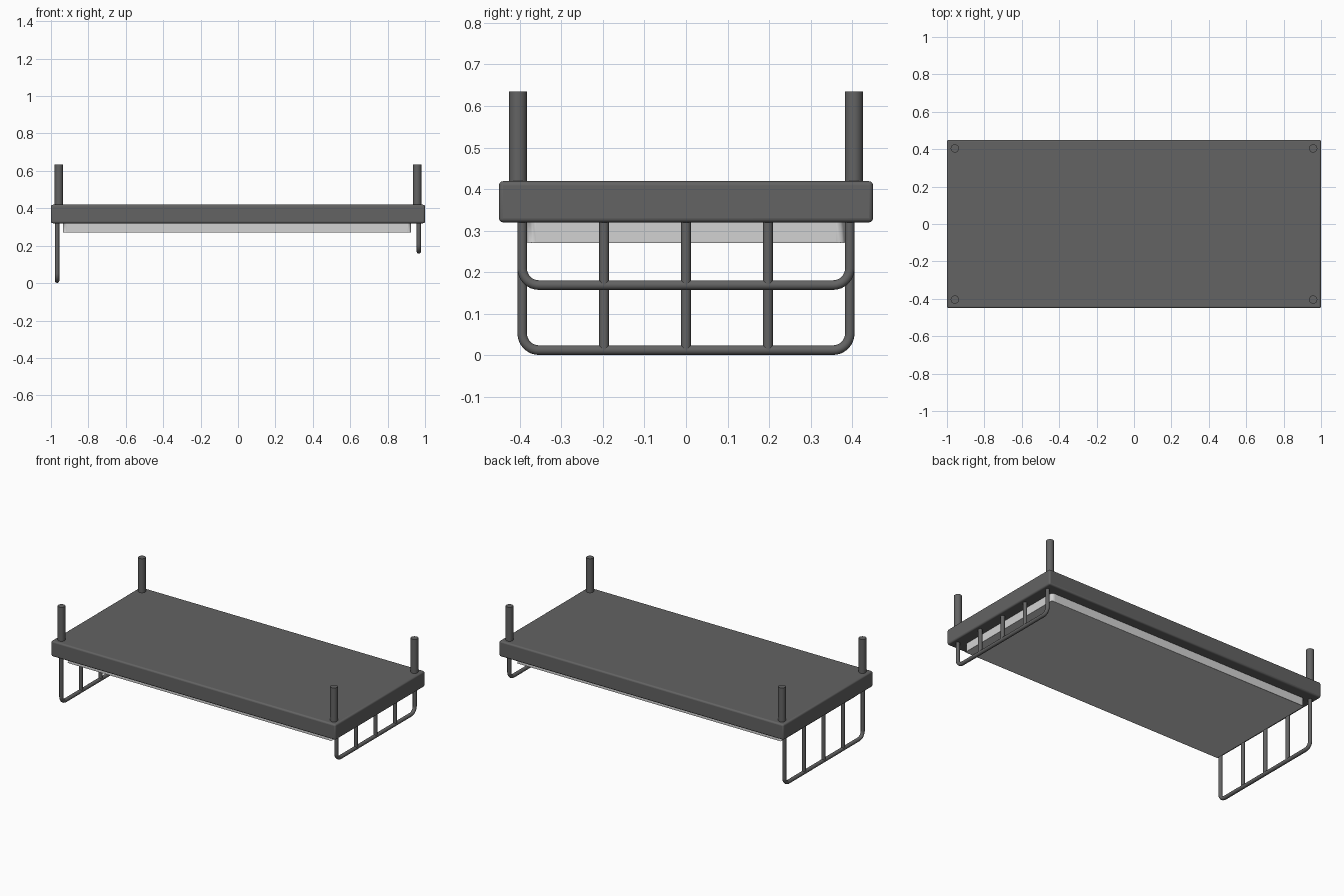
import bpy, math

if "Cube" in bpy.data.objects:
    bpy.data.objects.remove(bpy.data.objects["Cube"])

def material(name, v):
    m = bpy.data.materials.new(name)
    m.diffuse_color = (v, v, v, 1)
    m.use_nodes = True
    m.node_tree.nodes["Principled BSDF"].inputs["Base Color"].default_value = m.diffuse_color
    return m

DARK = material("dark grey", 0.125)
LIGHT = material("light grey", 0.65)

def finish(ob, name, mat):
    ob.name = name
    ob.data.materials.append(mat)
    bpy.ops.object.select_all(action='DESELECT')
    ob.select_set(True)
    bpy.context.view_layer.objects.active = ob
    bpy.ops.object.shade_smooth_by_angle(angle=math.radians(35))
    return ob

def box(name, x0, x1, y0, y1, z0, z1, mat, bevel):
    bpy.ops.mesh.primitive_cube_add(size=1, location=((x0 + x1) / 2, (y0 + y1) / 2, (z0 + z1) / 2))
    ob = bpy.context.object
    ob.scale = (x1 - x0, y1 - y0, z1 - z0)
    bpy.ops.object.transform_apply(location=False, rotation=False, scale=True)
    b = ob.modifiers.new("soft edges", 'BEVEL')
    b.width, b.segments = bevel, 4
    return finish(ob, name, mat)

def rod(name, x, y, z0, z1, r, mat):
    bpy.ops.mesh.primitive_cylinder_add(vertices=32, radius=r, depth=z1 - z0, location=(x, y, (z0 + z1) / 2))
    return finish(bpy.context.object, name, mat)

def tube(name, pts, r, mat):
    cu = bpy.data.curves.new(name, 'CURVE')
    cu.dimensions = '3D'
    cu.bevel_depth, cu.bevel_resolution, cu.use_fill_caps = r, 5, True
    sp = cu.splines.new('POLY')
    sp.points.add(len(pts) - 1)
    for p, co in zip(sp.points, pts):
        p.co = (*co, 1)
    ob = bpy.data.objects.new(name, cu)
    bpy.context.collection.objects.link(ob)
    bpy.ops.object.select_all(action='DESELECT')
    ob.select_set(True)
    bpy.context.view_layer.objects.active = ob
    bpy.ops.object.convert(target='MESH')
    return finish(bpy.context.object, name, mat)

# Main slab and the lighter panel under it
box("slab", -1, 1, -0.45, 0.45, 0.32, 0.419, DARK, 0.01)

panel = box("under_panel", -0.936, 0.926, -0.383, 0.383, 0.27, 0.33, LIGHT, 0.004)
# rounder vertical corners than horizontal edges
weight = panel.data.attributes.new("bevel_weight_edge", 'FLOAT', 'EDGE')
for e in panel.data.edges:
    a, b = (panel.data.vertices[i].co for i in e.vertices)
    weight.data[e.index].value = 1.0 if abs(a.z - b.z) > 0.01 else 0.15
panel.modifiers[0].limit_method = 'WEIGHT'
panel.modifiers[0].width = 0.022

# Corner posts
for sx in (-1, 1):
    for sy in (-1, 1):
        rod("corner_post", sx * 0.958, sy * 0.404, 0.40, 0.635, 0.022, DARK)

# End frames: bent tube with three upright bars
R, HALF, BEND = 0.0118, 0.394, 0.04
for name, x, low in (("tall_frame", -0.967, 0.0125), ("short_frame", 0.967, 0.169)):
    pts = [(x, -HALF, 0.34)]
    for side, start in ((-1, 180), (1, 270)):
        for i in range(9):
            a = math.radians(start + i * 90 / 8)
            pts.append((x, side * (HALF - BEND) + BEND * math.cos(a), low + BEND + BEND * math.sin(a)))
    pts.append((x, HALF, 0.34))
    tube(name, pts, R, DARK)
    for y in (-0.197, 0, 0.197):
        rod(name + "_bar", x, y, low, 0.34, R, DARK)
